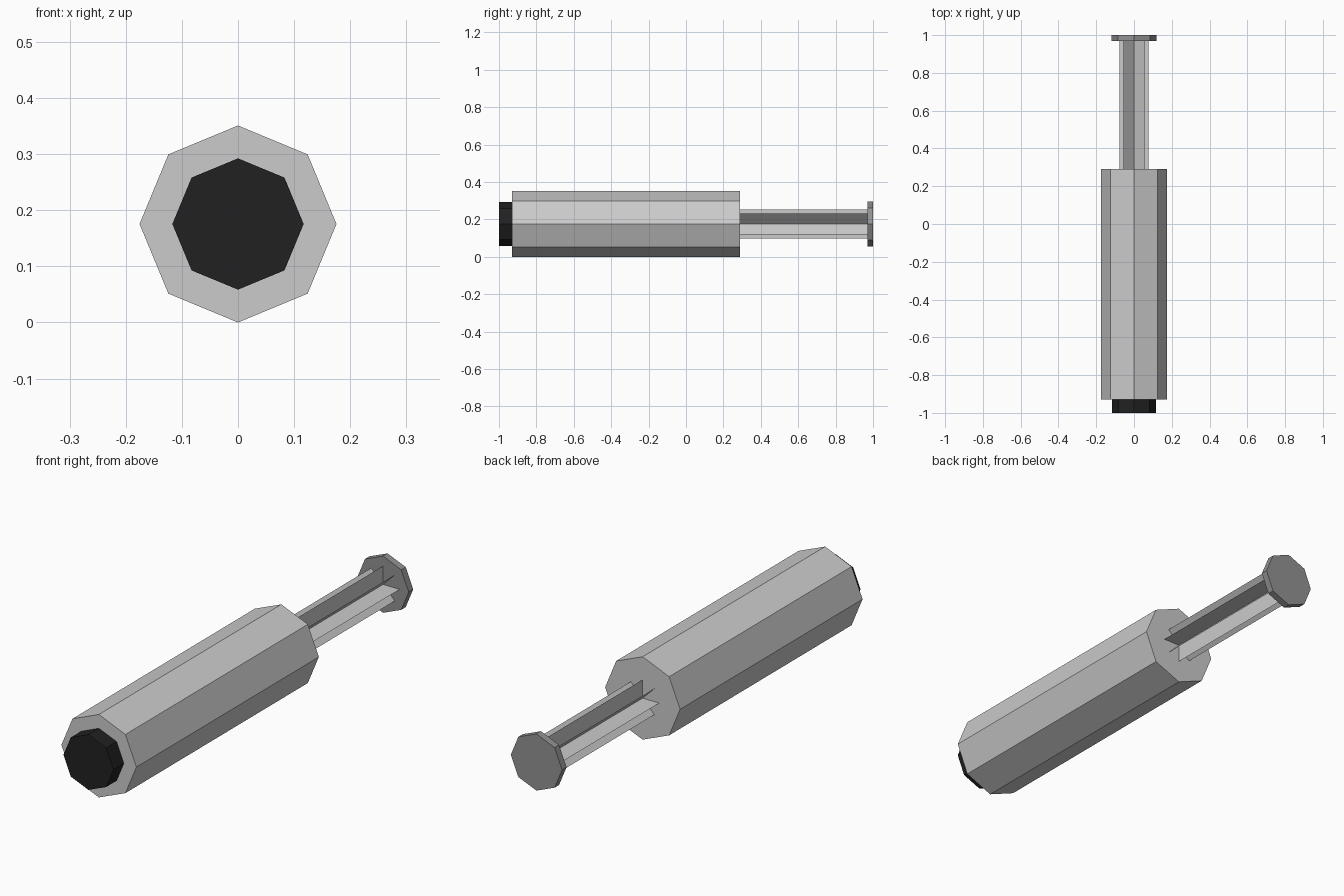
import bpy
import bmesh
from math import cos, sin, pi
from mathutils import Vector

cube = bpy.data.objects.get("Cube")
if cube:
    bpy.data.objects.remove(cube)

AXIS_Z = 0.1755


def material(name, value):
    m = bpy.data.materials.new(name)
    m.use_nodes = True
    colour = (value, value, value, 1)
    m.diffuse_color = colour
    m.node_tree.nodes["Principled BSDF"].inputs["Base Color"].default_value = colour
    return m


def ring(bm, radius, y):
    return [bm.verts.new(Vector((radius * cos(i * pi / 4), y, AXIS_Z + radius * sin(i * pi / 4))))
            for i in range(8)]


def finish(name, bm, mat):
    mesh = bpy.data.meshes.new(name)
    bm.to_mesh(mesh)
    bm.free()
    mesh.materials.append(mat)
    obj = bpy.data.objects.new(name, mesh)
    bpy.context.collection.objects.link(obj)


def octagon_prism(name, radius, y0, y1, mat):
    bm = bmesh.new()
    a, b = ring(bm, radius, y0), ring(bm, radius, y1)
    bm.faces.new(a)
    bm.faces.new(b)
    for i in range(8):
        j = (i + 1) % 8
        bm.faces.new((a[i], a[j], b[j], b[i]))
    bmesh.ops.recalc_face_normals(bm, faces=bm.faces)
    finish(name, bm, mat)


def finned_rod(name, radius, y0, y1, mat):
    # Eight thin fins radiating from a shared centre line
    bm = bmesh.new()
    a, b = ring(bm, radius, y0), ring(bm, radius, y1)
    c0 = bm.verts.new((0, y0, AXIS_Z))
    c1 = bm.verts.new((0, y1, AXIS_Z))
    for i in range(8):
        bm.faces.new((c0, a[i], b[i], c1))
    finish(name, bm, mat)


light_grey = material("light grey", 0.6)
dark_grey = material("dark grey", 0.29)
black = material("black", 0.015)

octagon_prism("barrel", 0.1755, -0.93, 0.29, light_grey)
octagon_prism("front_plug", 0.117, -1.0, -0.93, black)
finned_rod("plunger_rod", 0.078, 0.29, 0.97, light_grey)
octagon_prism("plunger_cap", 0.12, 0.97, 1.0, dark_grey)
